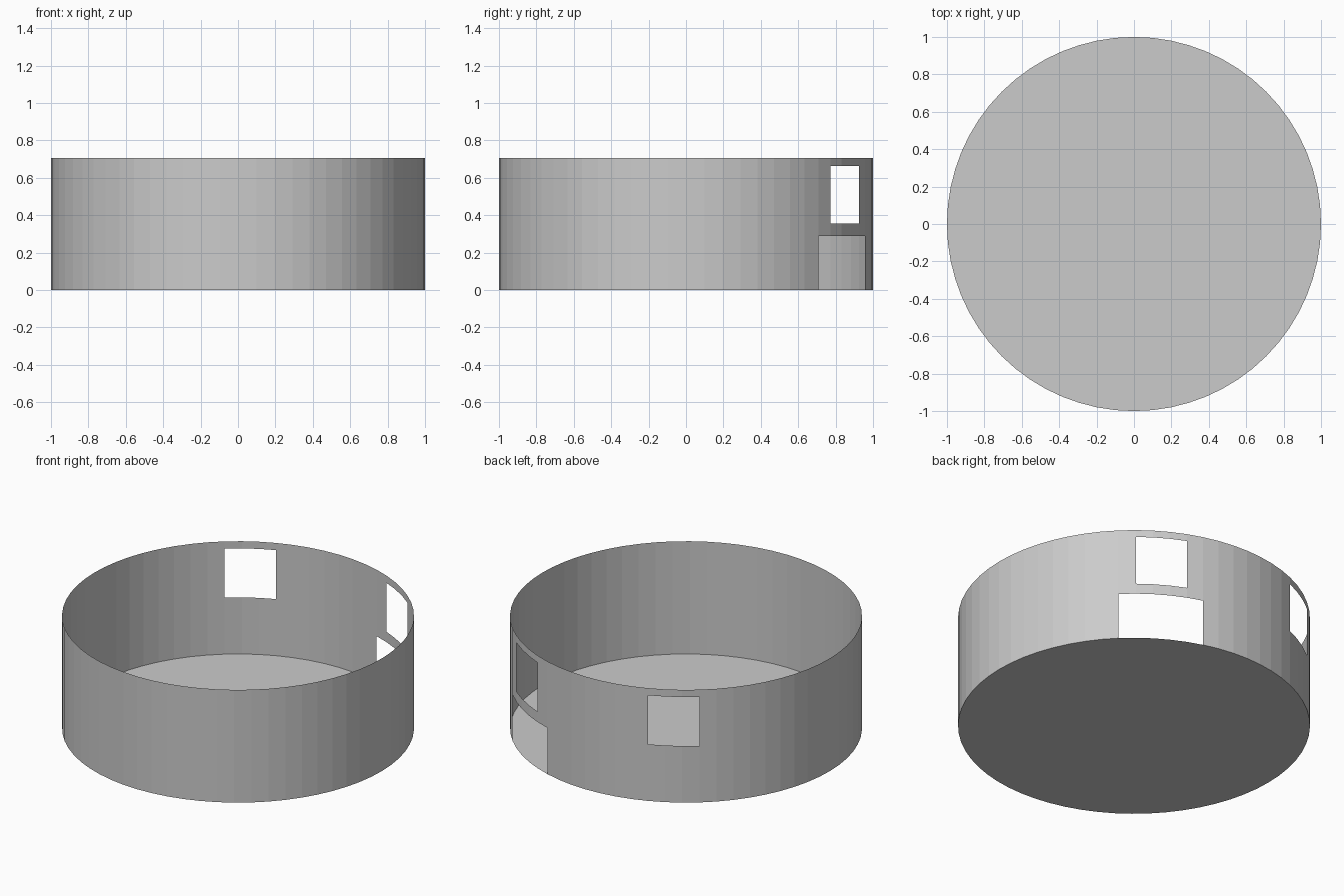
import bpy
import bmesh
from math import cos, sin, tau

if "Cube" in bpy.data.objects:
    bpy.data.objects.remove(bpy.data.objects["Cube"], do_unlink=True)

SEGMENTS = 64
LEVELS = [0, 0.29, 0.355, 0.662, 0.707]   # floor, door top, sill, window top, rim
DOOR = range(8, 13)
WINDOWS = [*range(9, 12), *range(20, 23)]

grey = bpy.data.materials.new("plain_grey")
grey.use_nodes = True
colour = (0.6, 0.6, 0.6, 1)
grey.diffuse_color = colour
grey.node_tree.nodes["Principled BSDF"].inputs["Base Color"].default_value = colour


def ring(bm, z):
    angles = [tau * i / SEGMENTS for i in range(SEGMENTS)]
    return [bm.verts.new((cos(a), sin(a), z)) for a in angles]


def finish(bm, name):
    loose = [v for v in bm.verts if not v.link_faces]
    bmesh.ops.delete(bm, geom=loose, context='VERTS')
    mesh = bpy.data.meshes.new(name)
    bm.to_mesh(mesh)
    bm.free()
    mesh.materials.append(grey)
    obj = bpy.data.objects.new(name, mesh)
    bpy.context.collection.objects.link(obj)


# Thin round wall, leaving out the doorway and the two windows
bm = bmesh.new()
rings = [ring(bm, z) for z in LEVELS]
for row, (low, high) in enumerate(zip(rings, rings[1:])):
    for i in range(SEGMENTS):
        if (row == 0 and i in DOOR) or (row == 2 and i in WINDOWS):
            continue
        j = (i + 1) % SEGMENTS
        bm.faces.new((low[i], low[j], high[j], high[i]))
finish(bm, "round_wall")

# Flat floor disc
bm = bmesh.new()
bm.faces.new(ring(bm, 0))
finish(bm, "floor")
